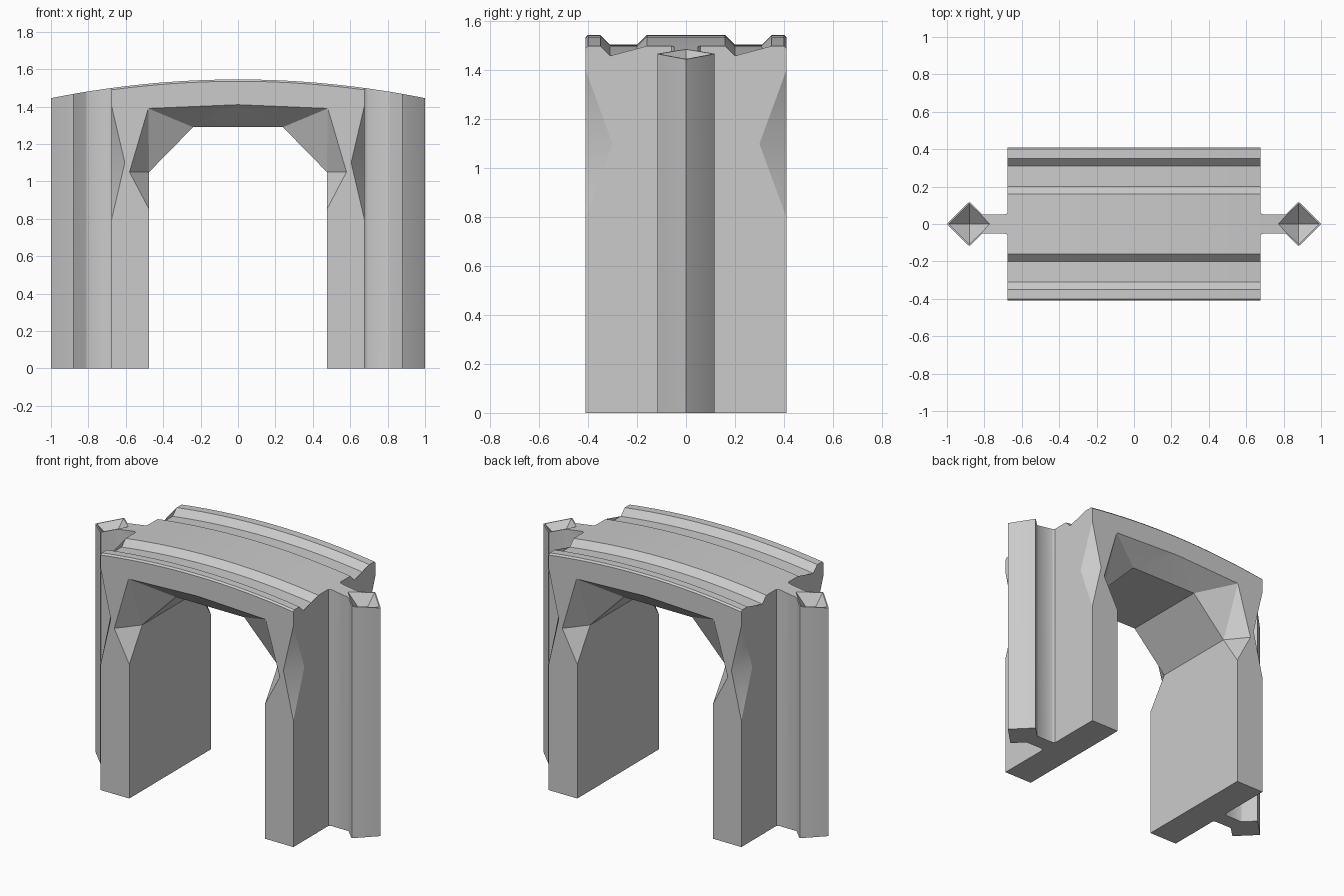
import bpy, bmesh
from mathutils import Vector

if "Cube" in bpy.data.objects:
    bpy.data.objects.remove(bpy.data.objects["Cube"])


def arc(x):
    return 1.545 - 0.1 * x * x


def add_object(name, bm):
    bmesh.ops.recalc_face_normals(bm, faces=bm.faces)
    mesh = bpy.data.meshes.new(name)
    bm.to_mesh(mesh)
    bm.free()
    obj = bpy.data.objects.new(name, mesh)
    bpy.context.collection.objects.link(obj)
    return obj


def hull(name, points):
    bm = bmesh.new()
    for p in points:
        bm.verts.new(p)
    res = bmesh.ops.convex_hull(bm, input=bm.verts)
    loose = [v for v in bm.verts if not v.link_faces]
    bmesh.ops.delete(bm, geom=loose, context='VERTS')
    return add_object(name, bm)


def loft(name, rings):
    bm = bmesh.new()
    vs = [[bm.verts.new(p) for p in ring] for ring in rings]
    n = len(vs[0])
    for a, b in zip(vs, vs[1:]):
        for i in range(n):
            j = (i + 1) % n
            bm.faces.new((a[i], a[j], b[j], b[i]))
    caps = [bm.faces.new(vs[0]), bm.faces.new(vs[-1])]
    bmesh.ops.triangulate(bm, faces=caps)
    return add_object(name, bm)


def cut(obj, cutter):
    mod = obj.modifiers.new("cut", 'BOOLEAN')
    mod.operation = 'DIFFERENCE'
    mod.solver = 'EXACT'
    mod.object = cutter
    bpy.context.view_layer.objects.active = obj
    bpy.ops.object.modifier_apply(modifier=mod.name)
    bpy.data.objects.remove(cutter)


def smooth(obj):
    bpy.ops.object.select_all(action='DESELECT')
    obj.select_set(True)
    bpy.context.view_layer.objects.active = obj
    bpy.ops.object.shade_smooth_by_angle(angle=0.5)


# arch body: grooved section swept along the curved top
half = [(0.41, -0.01), (0.4, 0), (0.35, 0), (0.31, -0.04), (0.2, -0.04), (0.16, 0)]
section = half + [(-y, d) for y, d in reversed(half)]
rings = []
for i in range(17):
    x = -0.675 + 1.35 * i / 16
    rings.append([(x, 0.41, 0)] + [(x, y, arc(x) + d) for y, d in section] + [(x, -0.41, 0)])
body = loft("arch_body", rings)

# passage with chamfered ceiling
tunnel = [(0.475, -0.1), (0.475, 1.05), (0.24, 1.29)]
cut(body, hull("passage_cutter", [(s * x, y, z) for x, z in tunnel
                                  for s in (-1, 1) for y in (-0.6, 0.6)]))

# flared mouths and chipped outer corners at both ends
for sy in (-1, 1):
    inner = [(0.475, 1.05), (0.24, 1.29)]
    mouth = [(0.475, 0.85), (0.58, 1.05), (0.48, 1.39), (0, 1.41)]
    pts = [(s * x, sy * 0.28, z) for x, z in inner for s in (-1, 1)]
    pts += [(s * x, sy * y, z) for x, z in mouth for s in (-1, 1) for y in (0.41, 0.5)]
    cut(body, hull("mouth_cutter", pts))
    for sx in (-1, 1):
        notch = [(0.675, 0.41, 0.8), (0.675, 0.41, 1.4), (0.775, 0.51, 0.8), (0.775, 0.51, 1.4),
                 (0.605, 0.41, 1.1), (0.605, 0.51, 1.1), (0.675, 0.3, 1.1), (0.775, 0.3, 1.1)]
        cut(body, hull("corner_cutter", [(sx * x, sy * y, z) for x, y, z in notch]))
smooth(body)

# diamond side posts on fins, with a pyramid socket in the top
outline = [(0.67, 0.065), (0.68, 0.055), (0.695, 0.05), (0.805, 0.05), (0.815, 0.055),
           (0.873, 0.113), (0.88, 0.117), (0.887, 0.113), (0.993, 0.007)]
outline += [(1.0, 0)] + [(x, -y) for x, y in reversed(outline)]
for sx, side in ((-1, "left"), (1, "right")):
    post = loft(side + "_post", [[(sx * x, y, 0) for x, y in outline],
                                 [(sx * x, y, arc(x)) for x, y in outline]])
    apex = Vector((sx * 0.88, 0, arc(0.88) - 0.1))
    rim = [(0.88 + dx, dy) for dx, dy in ((0.11, 0), (0, 0.11), (-0.11, 0), (0, -0.11))]
    pts = [apex] + [apex + 1.2 * (Vector((sx * x, y, arc(x))) - apex) for x, y in rim]
    cut(post, hull("socket_cutter", pts))
    smooth(post)
